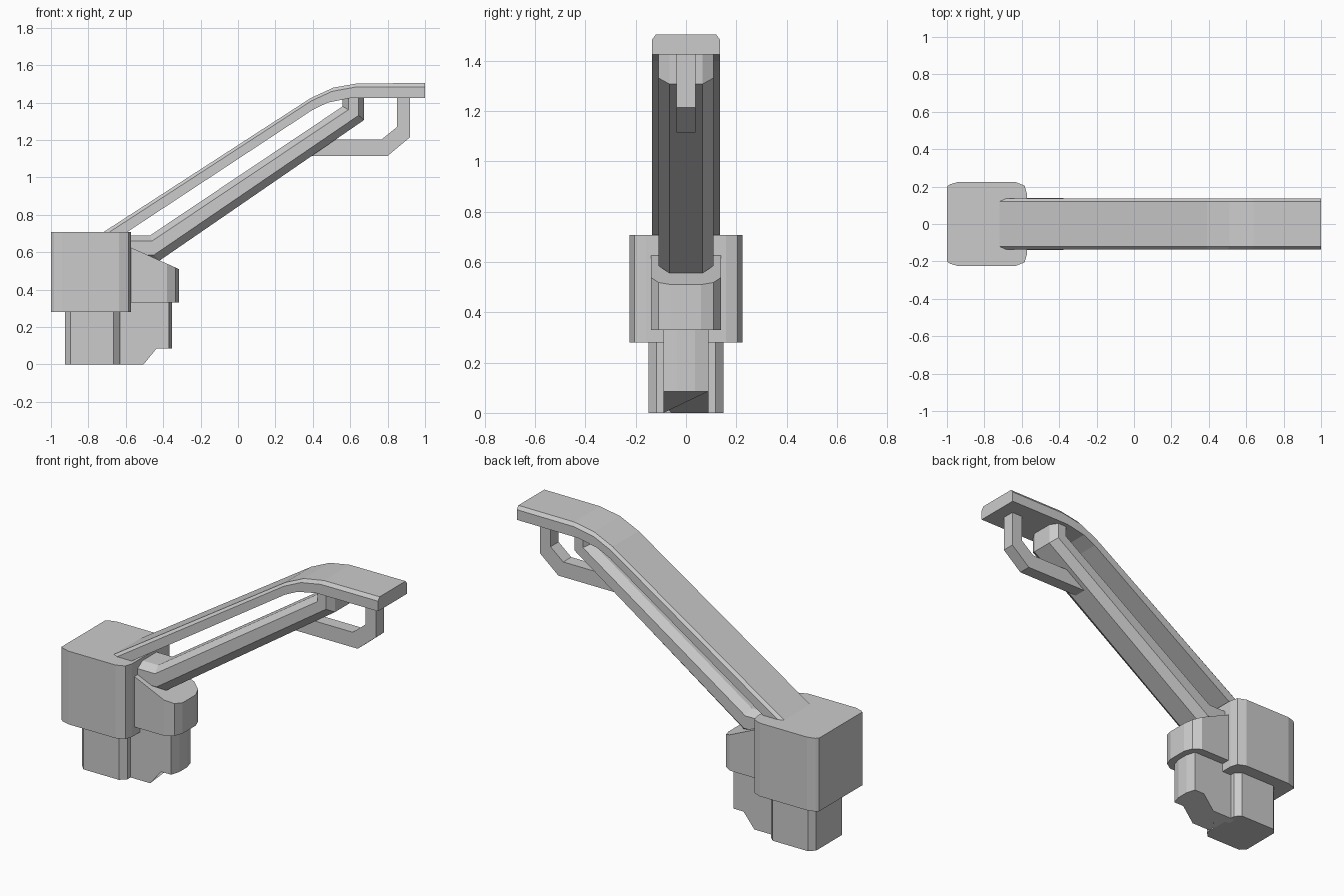
import bpy
import bmesh

cube = bpy.data.objects.get("Cube")
if cube:
    bpy.data.objects.remove(cube, do_unlink=True)

grey = bpy.data.materials.new("plain_grey")
grey.use_nodes = True
COLOUR = (0.6, 0.6, 0.6, 1)
grey.diffuse_color = COLOUR
grey.node_tree.nodes["Principled BSDF"].inputs["Base Color"].default_value = COLOUR


def loft(name, rings):
    """Skin a list of equal-length closed rings and cap both ends."""
    bm = bmesh.new()
    loops = [[bm.verts.new(p) for p in ring] for ring in rings]
    for a, b in zip(loops, loops[1:]):
        for i in range(len(a)):
            j = (i + 1) % len(a)
            bm.faces.new((a[i], a[j], b[j], b[i]))
    bm.faces.new(loops[0])
    bm.faces.new(loops[-1])
    bmesh.ops.recalc_face_normals(bm, faces=bm.faces)
    mesh = bpy.data.meshes.new(name)
    bm.to_mesh(mesh)
    bm.free()
    mesh.materials.append(grey)
    obj = bpy.data.objects.new(name, mesh)
    bpy.context.collection.objects.link(obj)
    return obj


def mirrored(half):
    """Complete a half outline (x, y) across y = 0."""
    return half + [(x, -y) for x, y in reversed(half)]


def pillar(name, half, bottom, top):
    """Raise a plan outline between two height functions of x."""
    plan = mirrored(half)
    return loft(name, [[(x, y, h(x)) for x, y in plan] for h in (bottom, top)])


def level(z):
    return lambda x: z


def beam(name, lanes):
    """Skin side-view lanes (half width, path), mirrored across y = 0."""
    rings = []
    for station in zip(*(path for _, path in lanes)):
        half = [(w, p) for (w, _), p in zip(lanes, station)]
        ring = [(p[0], w, p[1]) for w, p in half]
        rings.append(ring + [(x, -y, z) for x, y, z in reversed(ring)])
    return loft(name, rings)


# Rear housing and its foot
pillar("housing",
       [(-1, 0.2), (-0.985, 0.212), (-0.94, 0.225), (-0.635, 0.225),
        (-0.585, 0.205), (-0.572, 0.16)], level(0.28), level(0.708))
pillar("housing_foot",
       [(-0.925, 0.118), (-0.895, 0.15), (-0.665, 0.15), (-0.632, 0.118)],
       level(0), level(0.3))

# Front collar with sloping top, and the foot below it
pillar("collar",
       [(-0.62, 0.14), (-0.38, 0.14), (-0.335, 0.11), (-0.316, 0.06)],
       level(0.33), lambda x: 0.51 - 0.45 * (x + 0.316))
pillar("collar_foot",
       [(-0.66, 0.09), (-0.505, 0.09), (-0.435, 0.09), (-0.37, 0.09), (-0.354, 0.035)],
       lambda x: min(0.086, max(0, (x + 0.505) * 1.23)), level(0.35))

# Upper arm: a bent plate with bevelled upper edges
arm_top = [(-0.773, 0.673), (0.39, 1.425), (0.51, 1.48), (0.64, 1.503), (1, 1.504)]
arm_base = [(-0.646, 0.673), (0.4, 1.362), (0.48, 1.4), (0.6, 1.424), (1, 1.425)]
shoulder = [(a[0] * 0.75 + b[0] * 0.25, a[1] * 0.75 + b[1] * 0.25)
            for a, b in zip(arm_top, arm_base)]
beam("upper_arm", [(0.12, arm_top), (0.135, shoulder), (0.135, arm_base)])

# Lower bar: an eight-sided rail, turned level at the foot and upright at the head
beam("lower_bar", [
    (0.065, [(-0.6, 0.69), (-0.47, 0.69), (0.56, 1.38), (0.56, 1.426)]),
    (0.11, [(-0.6, 0.66), (-0.46, 0.66), (0.59, 1.362), (0.59, 1.426)]),
    (0.11, [(-0.6, 0.585), (-0.45, 0.585), (0.645, 1.332), (0.645, 1.426)]),
    (0.065, [(-0.6, 0.555), (-0.42, 0.555), (0.674, 1.307), (0.674, 1.426)]),
])

# Small hanging bracket under the arm
beam("bracket", [
    (0.037, [(0.5, 1.203), (0.768, 1.203), (0.85, 1.27), (0.85, 1.426)]),
    (0.037, [(0.38, 1.115), (0.8, 1.115), (0.92, 1.215), (0.92, 1.426)]),
])
